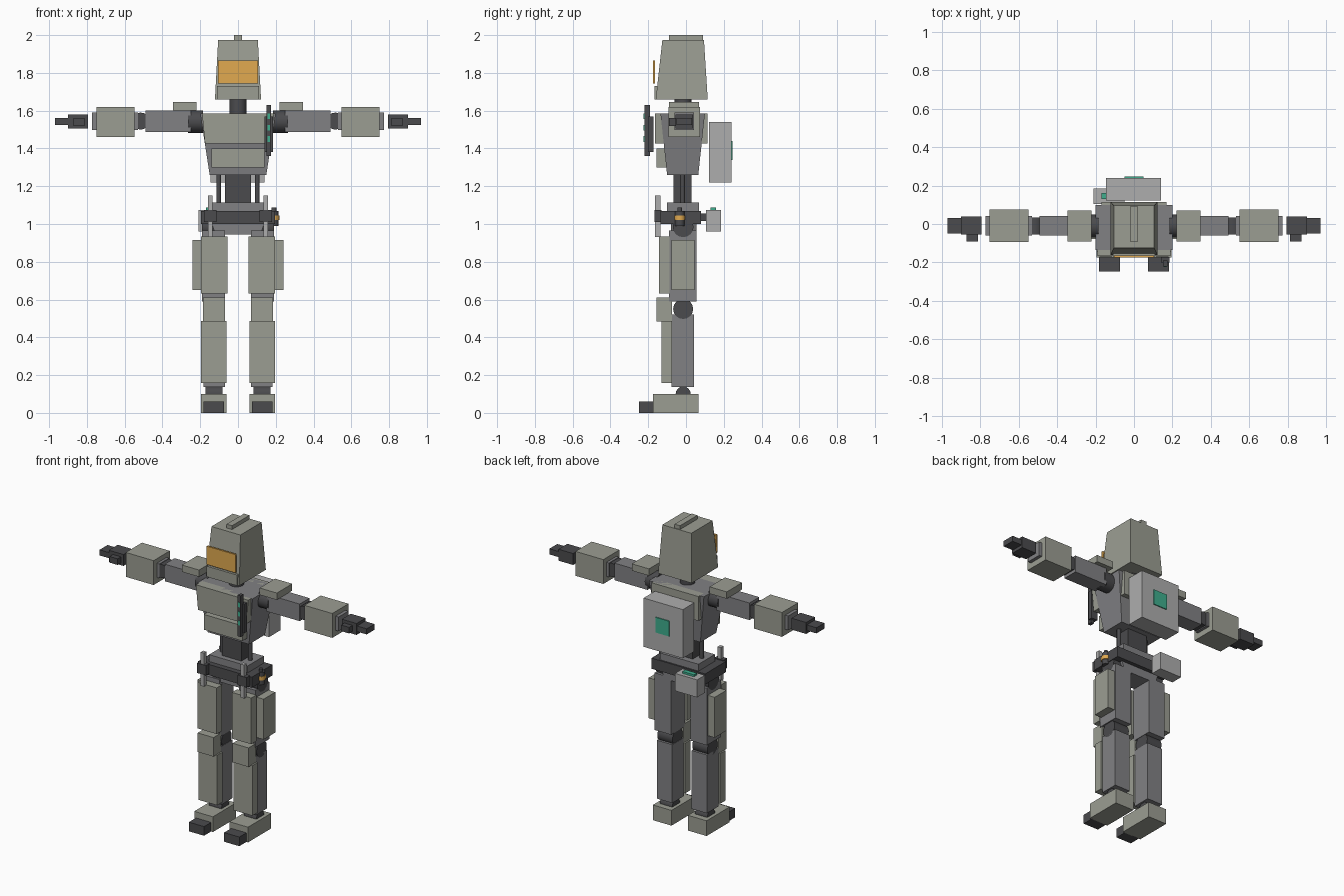
import bpy, bmesh
from mathutils import Matrix

if "Cube" in bpy.data.objects:
    bpy.data.objects.remove(bpy.data.objects["Cube"])


def mat(name, r, g, b):
    m = bpy.data.materials.new(name)
    m.diffuse_color = (r, g, b, 1)
    m.use_nodes = True
    m.node_tree.nodes["Principled BSDF"].inputs["Base Color"].default_value = m.diffuse_color
    return m


PLATE = mat("plate", 0.33, 0.34, 0.29)
FRAME = mat("frame", 0.22, 0.22, 0.23)
DARK = mat("dark", 0.07, 0.07, 0.075)
PACK = mat("pack", 0.42, 0.42, 0.42)
AMBER = mat("amber", 0.75, 0.40, 0.08)
GREEN = mat("green", 0.05, 0.42, 0.27)


def finish(name, bm, m):
    bmesh.ops.recalc_face_normals(bm, faces=bm.faces)
    me = bpy.data.meshes.new(name)
    bm.to_mesh(me)
    bm.free()
    me.materials.append(m)
    ob = bpy.data.objects.new(name, me)
    bpy.context.collection.objects.link(ob)
    return ob


def block(name, x, y, z, m, top_x=None, top_y=None, both=False):
    """Box from ranges; optional different top ranges make a taper; both mirrors over x."""
    top_x, top_y = top_x or x, top_y or y
    for s, side in ((1, "_left"), (-1, "_right")) if both else ((1, ""),):
        bm = bmesh.new()
        rings = []
        for xs, ys, h in ((x, y, z[0]), (top_x, top_y, z[1])):
            rings.append([bm.verts.new((s * xs[i], ys[j], h))
                          for i, j in ((0, 0), (1, 0), (1, 1), (0, 1))])
        a, b = rings
        bm.faces.new(a[::-1])
        bm.faces.new(b)
        for i in range(4):
            k = (i + 1) % 4
            bm.faces.new((a[i], a[k], b[k], b[i]))
        finish(name + side, bm, m)


def rod(name, c, r, length, axis, m, both=False, sides=16):
    """Cylinder centred on c along the given axis."""
    rot = {"X": Matrix.Rotation(1.5707963, 4, "Y"),
           "Y": Matrix.Rotation(1.5707963, 4, "X"), "Z": Matrix()}[axis]
    for s, side in ((1, "_left"), (-1, "_right")) if both else ((1, ""),):
        bm = bmesh.new()
        bmesh.ops.create_cone(bm, cap_ends=True, segments=sides, radius1=r, radius2=r,
                              depth=length,
                              matrix=Matrix.Translation((s * c[0], c[1], c[2])) @ rot)
        ob = finish(name + side, bm, m)
        bpy.context.view_layer.objects.active = ob
        ob.select_set(True)
        bpy.ops.object.shade_smooth_by_angle()
        ob.select_set(False)


# Head
block("helmet", (-.122, .122), (-.16, .115), (1.66, 1.975), PLATE, (-.105, .105), (-.125, .095))
block("chin_guard", (-.11, .11), (-.168, -.10), (1.66, 1.73), PLATE)
block("visor", (-.105, .105), (-.175, -.163), (1.745, 1.865), AMBER)
block("helmet_crest", (-.02, .02), (-.09, .09), (1.97, 2.0), PLATE)
rod("neck", (0, -.015, 1.62), .045, .12, "Z", DARK)

# Torso
block("torso", (-.15, .15), (-.10, .065), (1.26, 1.585), FRAME, (-.2, .2), (-.135, .10))
block("chest_plate", (-.175, .175), (-.165, -.10), (1.425, 1.585), PLATE, (-.19, .19))
block("back_plate", (-.17, .17), (.06, .115), (1.425, 1.585), PLATE)
block("belly_plate", (-.14, .14), (-.155, -.09), (1.30, 1.40), PLATE)
block("waist", (-.07, .07), (-.065, .03), (1.09, 1.27), DARK)
rod("waist_piston", (.102, -.018, 1.185), .013, .19, "Z", DARK, True)

# Backpack with lamp
block("backpack", (-.145, .14), (.122, .24), (1.22, 1.54), PACK)
block("backpack_lamp", (-.05, .05), (.238, .246), (1.34, 1.44), GREEN)

# Sheathed chest tool
block("tool_sheath", (.14, .185), (-.20, -.172), (1.38, 1.57), DARK)
block("tool_body", (.152, .174), (-.22, -.19), (1.36, 1.63), DARK)
for h in (1.45, 1.51, 1.57):
    block("tool_light", (.156, .170), (-.224, -.215), (h - .015, h + .015), GREEN)

# Pelvis and belt
block("pelvis", (-.12, .12), (-.08, .055), (.945, 1.02), FRAME, (-.145, .145))
block("pelvis_top", (-.14, .14), (-.10, .07), (1.05, 1.115), FRAME)
block("belt", (-.195, .195), (-.135, .08), (1.0, 1.07), DARK)
block("belt_clip", (.115, .18), (-.168, -.13), (1.01, 1.075), DARK, both=True)
block("belt_strip", (.134, .158), (-.163, -.136), (.93, 1.15), PACK, both=True)
rod("hip_joint", (.135, -.015, .985), .055, .11, "X", DARK, True)

# Belt canister and rear pouch
rod("canister", (.19, -.033, 1.03), .025, .08, "Z", DARK)
rod("canister_band", (.19, -.033, 1.033), .029, .025, "Z", AMBER)
rod("canister_cap", (.19, -.033, 1.075), .013, .025, "Z", DARK)
block("pouch", (-.21, -.05), (.105, .185), (.96, 1.075), PACK)
block("pouch_lamp", (-.17, -.085), (.13, .16), (1.07, 1.088), GREEN)
block("pouch_bracket", (-.15, -.11), (.07, .11), (1.015, 1.055), DARK)

# Arms
rod("shoulder_joint", (.225, -.01, 1.542), .06, .08, "X", DARK, True)
block("shoulder_plate", (.22, .345), (-.09, .07), (1.60, 1.645), PLATE, both=True)
block("upper_arm", (.25, .49), (-.06, .042), (1.488, 1.60), FRAME, both=True)
rod("elbow", (.515, -.01, 1.545), .045, .09, "Y", DARK, True)
block("forearm", (.53, .772), (-.06, .042), (1.497, 1.59), FRAME, both=True)
block("forearm_armor", (.548, .75), (-.093, .075), (1.46, 1.62), PLATE, both=True)
block("palm", (.793, .90), (-.055, .038), (1.505, 1.58), DARK, both=True)
block("fingers", (.85, .97), (-.05, .032), (1.525, 1.562), DARK, both=True)
block("thumb", (.812, .87), (-.09, -.05), (1.52, 1.56), DARK, both=True)

# Legs
block("thigh", (.07, .19), (-.09, .055), (.59, .965), FRAME, both=True)
block("thigh_front_plate", (.055, .195), (-.142, -.088), (.632, .935), PLATE, both=True)
block("thigh_side_plate", (.185, .24), (-.077, .045), (.65, .915), PLATE, both=True)
rod("knee", (.127, -.015, .55), .053, .11, "X", DARK, True)
block("knee_pad", (.07, .185), (-.155, -.075), (.485, .61), PLATE, both=True)
block("shin", (.07, .182), (-.077, .043), (.137, .52), FRAME, both=True)
block("shin_plate", (.06, .195), (-.13, -.075), (.158, .487), PLATE, both=True)
rod("ankle", (.127, -.015, .10), .04, .09, "X", DARK, True)
block("foot", (.06, .195), (-.175, .065), (0, .10), PLATE, both=True)
block("toe", (.073, .183), (-.248, -.17), (0, .06), DARK, both=True)
